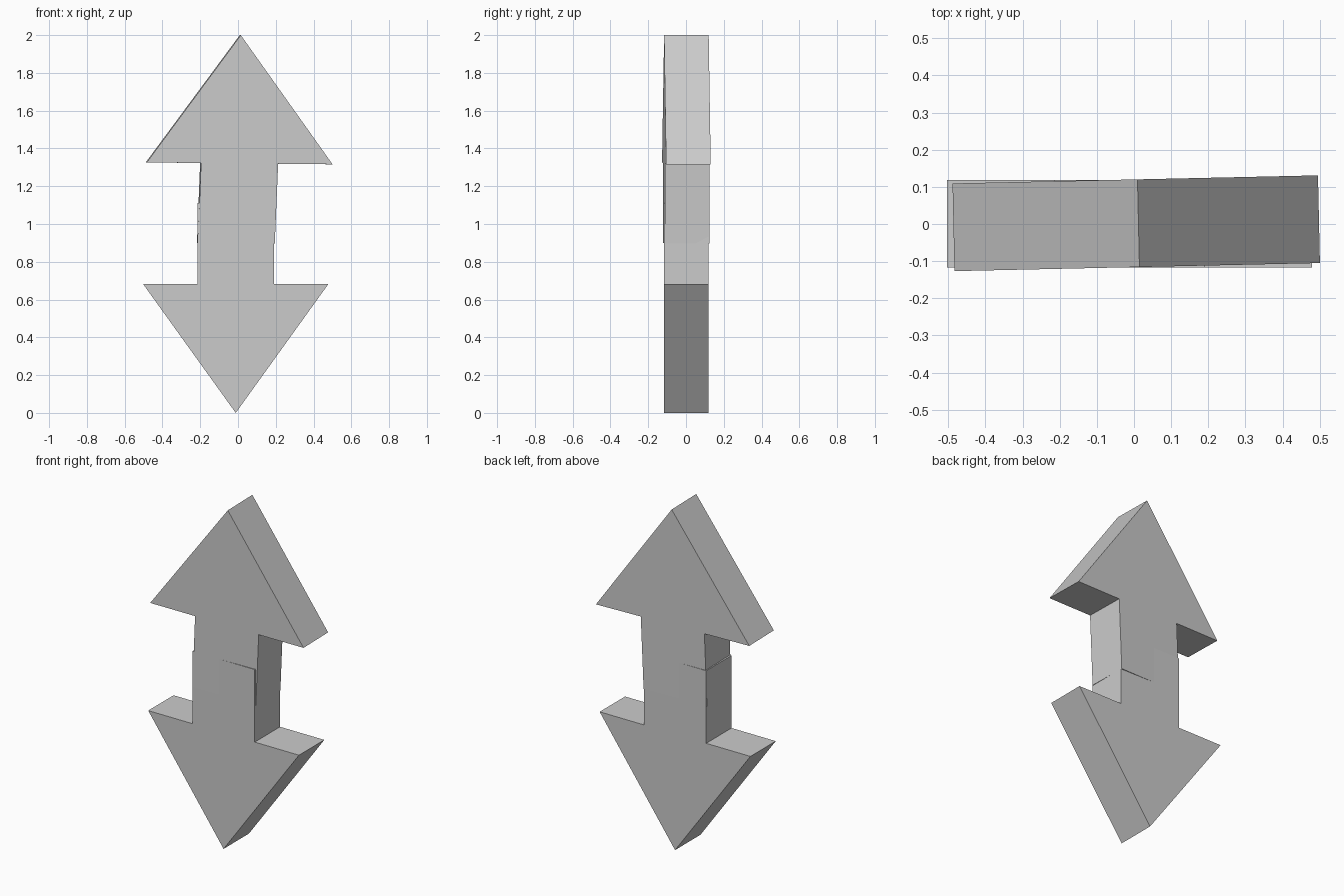
import bpy, bmesh, math
from mathutils import Matrix

if "Cube" in bpy.data.objects:
    bpy.data.objects.remove(bpy.data.objects["Cube"])

DEPTH = 0.236


def arrow(name, profile, center, turn=0.0):
    """Extrude an x/z outline through the depth, then turn it about z."""
    bm = bmesh.new()
    face = bm.faces.new([bm.verts.new((x, -DEPTH / 2, z)) for x, z in profile])
    ext = bmesh.ops.extrude_face_region(bm, geom=[face])
    verts = [v for v in ext["geom"] if isinstance(v, bmesh.types.BMVert)]
    bmesh.ops.translate(bm, verts=verts, vec=(0, DEPTH, 0))
    bmesh.ops.recalc_face_normals(bm, faces=bm.faces)
    bm.transform(Matrix.Translation(center) @ Matrix.Rotation(turn, 4, 'Z'))
    mesh = bpy.data.meshes.new(name)
    bm.to_mesh(mesh)
    bm.free()
    obj = bpy.data.objects.new(name, mesh)
    bpy.context.collection.objects.link(obj)
    return obj


# Lower arrow, pointing down, square to the axes
arrow("down_arrow",
      [(0, 0), (0.491, 0.683), (0.203, 0.683), (0.203, 1.11),
       (-0.203, 1.11), (-0.203, 0.683), (-0.491, 0.683)],
      (-0.012, 0.001, 0))

# Upper arrow, pointing up, slightly skewed and turned; shafts overlap
arrow("up_arrow",
      [(0.006, 2.0), (-0.492, 1.326), (-0.204, 1.323), (-0.221, 0.90),
       (0.186, 0.896), (0.204, 1.319), (0.492, 1.316)],
      (0.006, 0.002, 0), math.radians(1.27))
